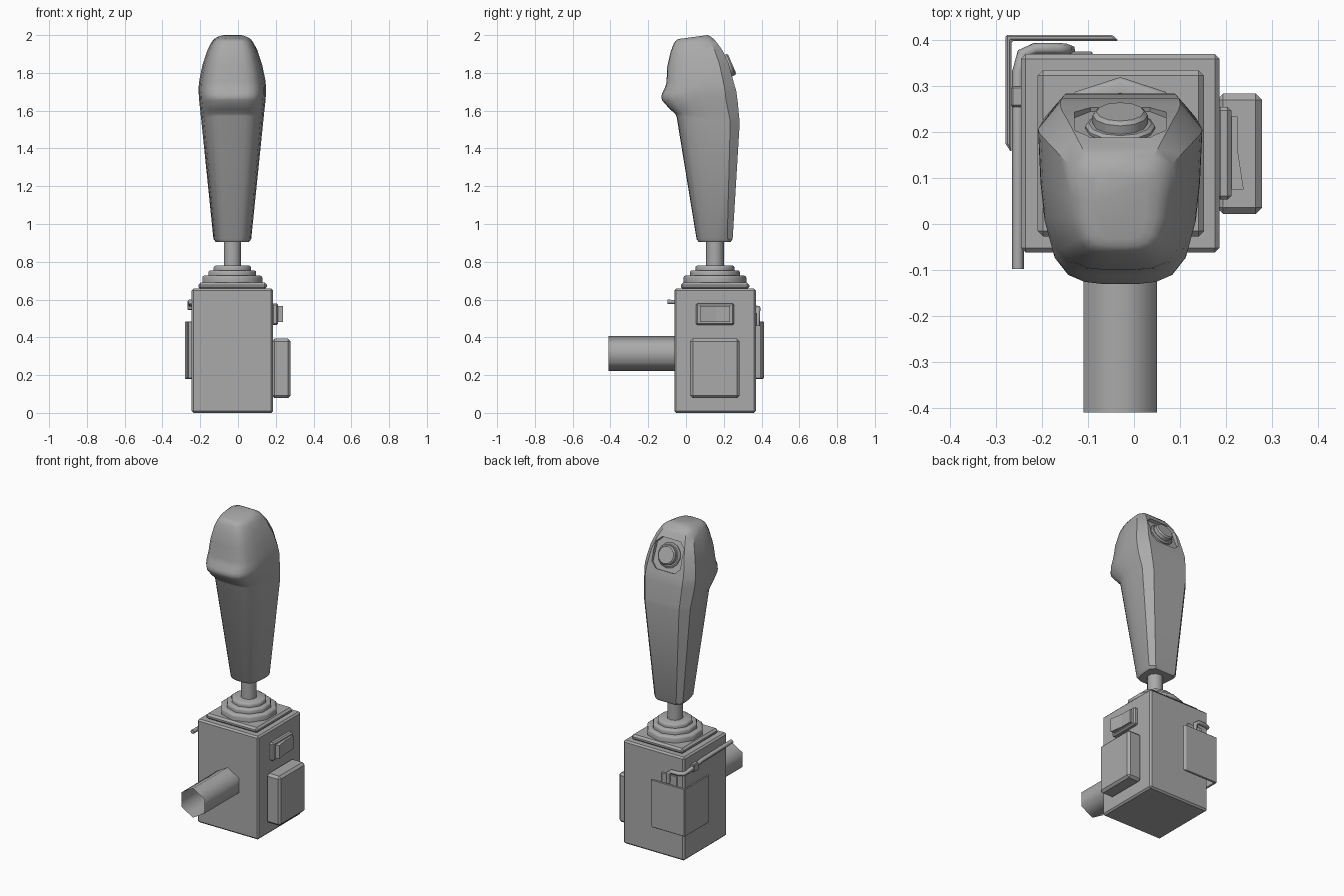
import bpy, bmesh, math
from mathutils import Vector

if "Cube" in bpy.data.objects:
    bpy.data.objects.remove(bpy.data.objects["Cube"])

CX, CY = -0.03, 0.153          # axis of the stick
TILT = math.radians(-67)       # slope of the thumb panel

grey = bpy.data.materials.new("dark_grey")
grey.diffuse_color = (0.4, 0.4, 0.4, 1)
grey.use_nodes = True
grey.node_tree.nodes["Principled BSDF"].inputs["Base Color"].default_value = grey.diffuse_color


def finish(name, bm, bevel=0.0, smooth=None):
    bmesh.ops.recalc_face_normals(bm, faces=bm.faces)
    me = bpy.data.meshes.new(name)
    bm.to_mesh(me)
    bm.free()
    me.materials.append(grey)
    ob = bpy.data.objects.new(name, me)
    bpy.context.collection.objects.link(ob)
    if bevel:
        m = ob.modifiers.new("bevel", 'BEVEL')
        m.width, m.segments = bevel, 1
        m.limit_method, m.angle_limit = 'ANGLE', math.radians(40)
    if smooth:
        shade(ob, smooth)
    return ob


def shade(ob, angle):
    bpy.ops.object.select_all(action='DESELECT')
    ob.select_set(True)
    bpy.context.view_layer.objects.active = ob
    bpy.ops.object.shade_smooth_by_angle(angle=math.radians(angle))


def box(name, lo, hi, bevel=0.01):
    bm = bmesh.new()
    bmesh.ops.create_cube(bm, size=1)
    for v in bm.verts:
        v.co = [(a + b) / 2 + c * (b - a) for a, b, c in zip(lo, hi, v.co)]
    return finish(name, bm, bevel)


def loft(name, rings, caps=True, smooth=None):
    bm = bmesh.new()
    rows = [[bm.verts.new(p) for p in r] for r in rings]
    n = len(rows[0])
    for a, b in zip(rows, rows[1:]):
        for i in range(n):
            j = (i + 1) % n
            bm.faces.new((a[i], a[j], b[j], b[i]))
    if caps:
        bm.faces.new(rows[0])
        bm.faces.new(rows[-1])
    return finish(name, bm, smooth=smooth)


def lathe(name, profile, sides, loc, rot=0.0, caps=True, smooth=35):
    rings = [[(r * math.sin(2 * math.pi * i / sides), r * math.cos(2 * math.pi * i / sides), z)
              for i in range(sides)] for r, z in profile]
    ob = loft(name, rings, caps, smooth)
    ob.location, ob.rotation_euler = loc, (rot, 0, 0)
    return ob


def prism(name, outline, z0, z1, bevel=0.0):
    bm = bmesh.new()
    f = bm.faces.new([bm.verts.new((x, y, z0)) for x, y in outline])
    top = bmesh.ops.extrude_face_region(bm, geom=[f])['geom']
    bmesh.ops.translate(bm, vec=(0, 0, z1 - z0),
                        verts=[g for g in top if isinstance(g, bmesh.types.BMVert)])
    return finish(name, bm, bevel)


# Base housing, top plate and side module
box("base_housing", (-0.246, -0.062, 0), (0.186, 0.37, 0.658))
box("top_plate", (-0.21, -0.027, 0.655), (0.153, 0.335, 0.69), 0.012)
box("side_module", (0.18, 0.022, 0.078), (0.279, 0.284, 0.393), 0.014)

# Rocker switch
box("switch_frame", (0.18, 0.053, 0.465), (0.212, 0.255, 0.58), 0.008)
prism("switch_rocker", [(0.2, 0.075), (0.239, 0.075), (0.226, 0.16), (0.226, 0.234), (0.2, 0.234)],
      0.48, 0.565)

# Open hexagonal tube at the front
lathe("front_tube", [(0.093, 0), (0.093, 0.36)], 6, (CX, -0.051, 0.314),
      math.pi / 2, caps=False, smooth=65)

# Stepped boot with rounded rims, and stem
boot = []
for r, z0, z1 in ((0.167, 0.688, 0.727), (0.133, 0.727, 0.755), (0.104, 0.755, 0.78)):
    boot += [(r, z0), (r, z1 - 0.012), (r - 0.003, z1 - 0.004), (r - 0.011, z1)]
lathe("stepped_boot", boot, 10, (CX, CY, 0), smooth=50)
lathe("stem", [(0.047, 0.77), (0.047, 0.92)], 10, (CX, CY, 0), smooth=40)

# Grip: rings of front y, front z, back y, back z, half width
half = [(0.2, 0.0), (0.44, 0.012), (0.64, 0.05), (0.8, 0.14), (0.92, 0.34), (0.97, 0.55),
        (1.0, 0.85), (0.73, 1.0)]
section = half + [(-u, v) for u, v in reversed(half)]
levels = [(0.067, 0.905, 0.237, 0.905, 0.088), (0.056, 0.92, 0.247, 0.92, 0.1),
          (-0.05, 1.57, 0.284, 1.53, 0.163), (-0.06, 1.587, 0.282, 1.56, 0.166),
          (-0.085, 1.607, 0.279, 1.59, 0.169), (-0.127, 1.655, 0.274, 1.645, 0.175),
          (-0.131, 1.672, 0.27, 1.675, 0.177), (-0.127, 1.69, 0.266, 1.705, 0.179),
          (-0.112, 1.72, 0.257, 1.735, 0.178), (-0.103, 1.75, 0.247, 1.77, 0.174),
          (-0.1, 1.83, 0.226, 1.85, 0.157), (-0.082, 1.91, 0.193, 1.92, 0.133),
          (-0.066, 1.953, 0.165, 1.958, 0.113), (-0.057, 1.968, 0.15, 1.977, 0.1),
          (-0.048, 1.975, 0.134, 1.99, 0.084), (-0.034, 1.98, 0.114, 2.0, 0.06)]
grip = loft("grip", [[(CX + u * w, yf + v * (yb - yf), zf + v * (zb - zf)) for u, v in section]
                     for yf, zf, yb, zb, w in levels])

# Thumb panel recess cut into the sloped back
panel = Vector((CX, 0.228, 1.84))
a, b, c = 0.1, 0.095, 0.035
outline = [(a, c - b), (a, b - c), (a - c, b), (c - a, b), (-a, b - c), (-a, c - b), (c - a, -b), (a - c, -b)]
cutter = prism("recess_cutter", outline, -0.022, 0.1)
cutter.location, cutter.rotation_euler = panel, (TILT, 0, 0)
cutter.hide_render = True
bpy.context.view_layer.objects.active = grip
cut = grip.modifiers.new("recess", 'BOOLEAN')
cut.operation, cut.object, cut.solver = 'DIFFERENCE', cutter, 'EXACT'
bpy.ops.object.modifier_apply(modifier="recess")
bpy.data.objects.remove(cutter)
shade(grip, 36)

# Thumb button
lathe("thumb_button", [(0.076, -0.03), (0.076, -0.016), (0.068, -0.01), (0.06, -0.01),
                       (0.06, 0.01), (0.052, 0.018)], 12, panel, TILT)

# Corner cover wrapping the back left edge
prism("corner_cover", [(-0.267, 0.155), (-0.28, 0.175), (-0.28, 0.412), (-0.047, 0.412), (-0.033, 0.399),
                       (-0.267, 0.399)], 0.18, 0.485, 0.004)

# Lever wire running along the left side and round the back
curve = bpy.data.curves.new("lever_wire", 'CURVE')
curve.dimensions = '3D'
curve.bevel_depth, curve.bevel_resolution, curve.use_fill_caps = 0.013, 1, True
curve.materials.append(grey)
path = [(-0.253, -0.098, 0.588), (-0.253, 0.2, 0.583), (-0.253, 0.33, 0.565), (-0.243, 0.37, 0.557),
        (-0.215, 0.382, 0.555), (-0.165, 0.382, 0.555), (-0.145, 0.38, 0.54), (-0.14, 0.378, 0.46)]
spline = curve.splines.new('POLY')
spline.points.add(len(path) - 1)
for p, co in zip(spline.points, path):
    p.co = (*co, 1)
bpy.context.collection.objects.link(bpy.data.objects.new("lever_wire", curve))
box("wire_clip", (-0.268, 0.255, 0.545), (-0.24, 0.3, 0.595), 0.004)
box("wire_bracket", (-0.2, 0.365, 0.46), (-0.09, 0.376, 0.53), 0.003)
